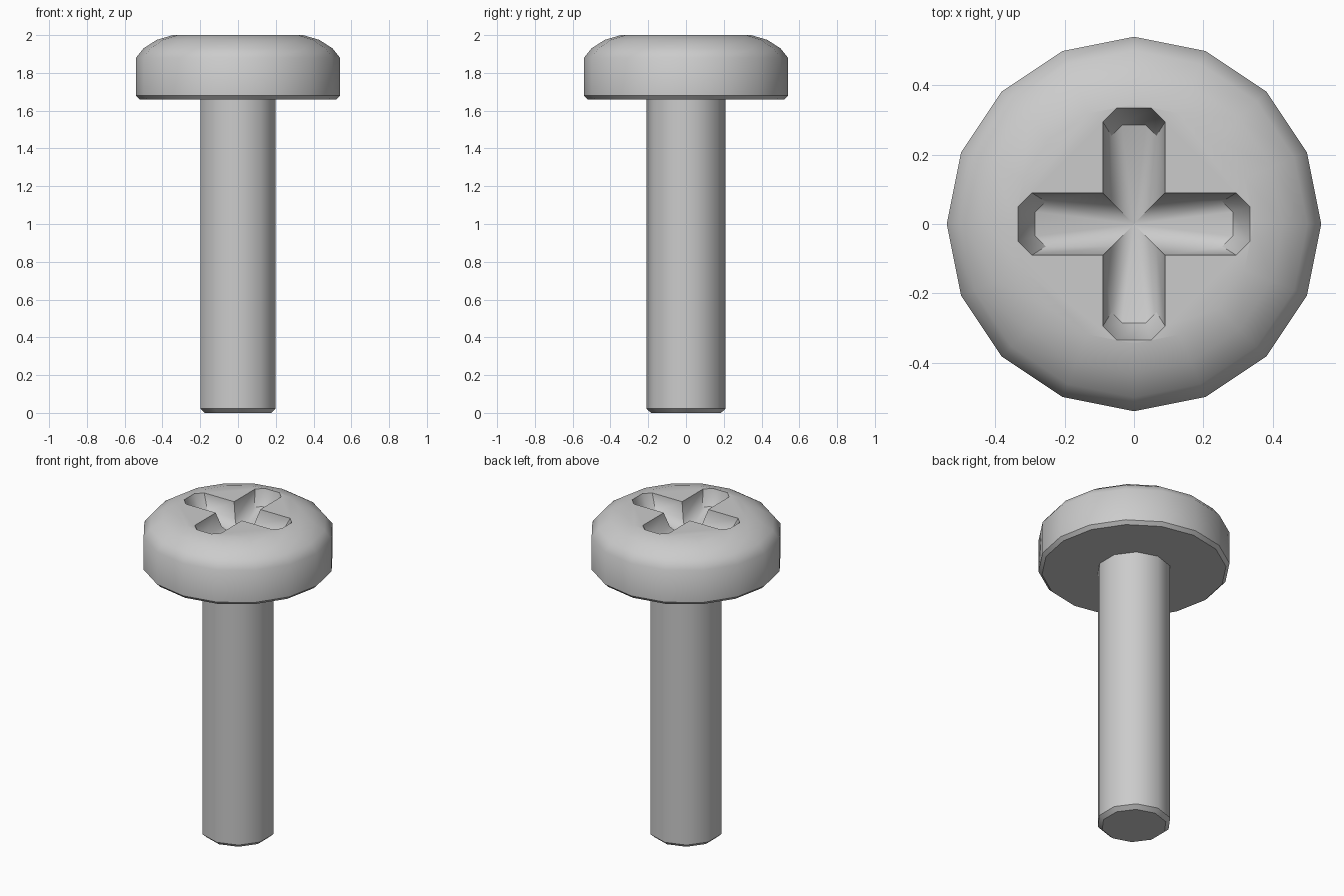
import bpy, bmesh
from math import cos, sin, pi, radians

if "Cube" in bpy.data.objects:
    bpy.data.objects.remove(bpy.data.objects["Cube"])


def finish(name, bm):
    bmesh.ops.recalc_face_normals(bm, faces=bm.faces)
    me = bpy.data.meshes.new(name)
    bm.to_mesh(me)
    bm.free()
    ob = bpy.data.objects.new(name, me)
    bpy.context.collection.objects.link(ob)
    return ob


def bridge(bm, a, b):
    n = len(a)
    for i in range(n):
        bm.faces.new((a[i], a[(i + 1) % n], b[(i + 1) % n], b[i]))


def lathe(name, profile, sides, start=0.0, cap_top=True):
    bm = bmesh.new()
    rings = [[bm.verts.new((r * cos(start + 2 * pi * i / sides),
                            r * sin(start + 2 * pi * i / sides), z))
              for i in range(sides)] for r, z in profile]
    for a, b in zip(rings, rings[1:]):
        bridge(bm, a, b)
    bm.faces.new(rings[0][::-1])
    if cap_top:
        bm.faces.new(rings[-1])
    return finish(name, bm)


def cross_ring(bm, w, length, c, z):
    # one arm's outline, turned four times
    arm = [(w, -w), (length - c, -w), (length, -w + c),
           (length, w - c), (length - c, w)]
    turns = [(1, 0), (0, 1), (-1, 0), (0, -1)]
    return [bm.verts.new((x * k - y * s, x * s + y * k, z))
            for k, s in turns for x, y in arm]


def smooth(ob, angle):
    bpy.ops.object.select_all(action='DESELECT')
    ob.select_set(True)
    bpy.context.view_layer.objects.active = ob
    bpy.ops.object.shade_smooth_by_angle(angle=radians(angle))


# Ten-sided shaft with a chamfered tip
shaft = lathe("shaft", [(0.185, 0), (0.21, 0.022), (0.21, 1.665)],
              10, pi / 2, cap_top=False)

# Sixteen-sided rounded head
head = lathe("head", [(0.52, 1.66), (0.54, 1.68), (0.54, 1.88), (0.50, 1.93),
                      (0.43, 1.975), (0.345, 2.0)], 16)

# Cross recess cutter: tapered walls, floor falling to a central point
bm = bmesh.new()
lid = cross_ring(bm, 0.09, 0.335, 0.04, 2.1)
rim = cross_ring(bm, 0.09, 0.335, 0.04, 1.998)
floor = cross_ring(bm, 0.065, 0.285, 0.03, 1.91)
bm.faces.new(lid)
bridge(bm, lid, rim)
bridge(bm, rim, floor)
tip = bm.verts.new((0, 0, 1.83))
for i in range(len(floor)):
    bm.faces.new((floor[i], floor[(i + 1) % len(floor)], tip))
cutter = finish("recess_cutter", bm)
cutter.hide_render = True

cut = head.modifiers.new("recess", 'BOOLEAN')
cut.operation = 'DIFFERENCE'
cut.solver = 'EXACT'
cut.object = cutter
bpy.context.view_layer.objects.active = head
bpy.ops.object.modifier_apply(modifier=cut.name)
bpy.data.objects.remove(cutter)

smooth(shaft, 40)
smooth(head, 40)
